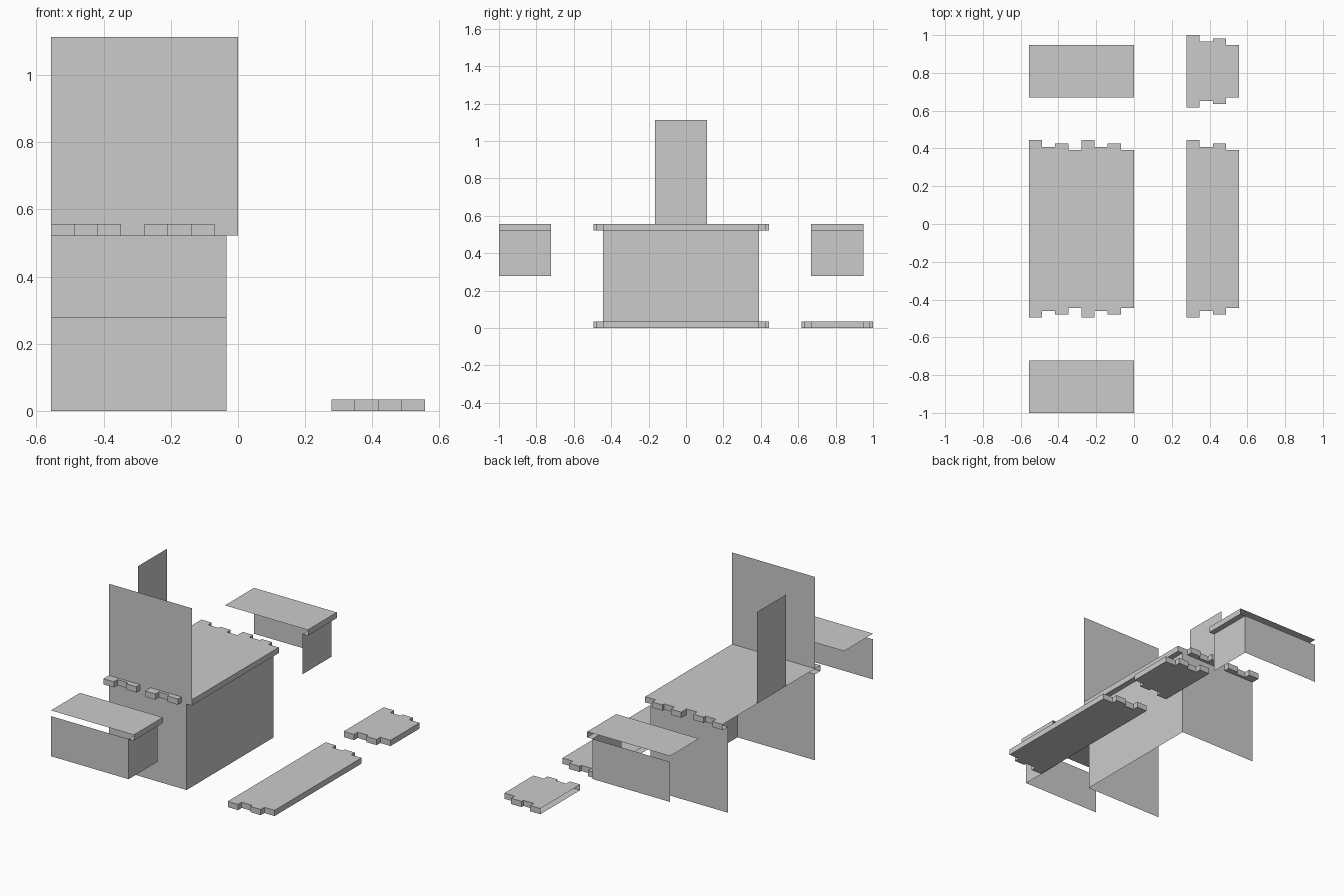
import bpy

if "Cube" in bpy.data.objects:
    bpy.data.objects.remove(bpy.data.objects["Cube"])

M = 2 / 7.1875          # module size
U = M / 16              # small step
T = 2 * U               # trim thickness
L, R = -2 * M, 0.0      # left and right ends of the main group
W = R - T               # inset right wall
FRINGE = [3, 1, 2, 0]   # tooth depth in small steps, repeated per module


def make(name, faces):
    verts, idx = [], []
    for f in faces:
        idx.append(list(range(len(verts), len(verts) + len(f))))
        verts += f
    me = bpy.data.meshes.new(name)
    me.from_pydata(verts, [], idx)
    ob = bpy.data.objects.new(name, me)
    bpy.context.collection.objects.link(ob)
    return ob


def wall_x(x, y0, y1, z0, z1):      # faces +x
    return [(x, y0, z0), (x, y1, z0), (x, y1, z1), (x, y0, z1)]


def wall_y(y, x0, x1, z0, z1):      # faces -y
    return [(x0, y, z0), (x1, y, z0), (x1, y, z1), (x0, y, z1)]


def flat(z, x0, x1, y0, y1):        # faces +z
    return [(x0, y0, z), (x1, y0, z), (x1, y1, z), (x0, y1, z)]


def flip(f):
    return f[::-1]


def fringed_slab(x0, x1, y0, y1, z0, z1, bottom):
    """Slab with stepped teeth on both y ends and an open left side."""
    faces = [flat(z1, x0, x1, y0, y1), wall_x(x1, y0, y1, z0, z1)]
    faces.append(flip(flat(z0, x0 if bottom else x1 - T, x1, y0, y1)))
    s = M / 4
    for i in range(round((x1 - x0) / s)):
        a, b = x0 + i * s, x0 + (i + 1) * s
        d = FRINGE[i % 4] * U
        prev = FRINGE[(i - 1) % 4] * U if i else d
        front, back = y0 - d, y1 + d
        faces += [wall_y(front, a, b, z0, z1), flip(wall_y(back, a, b, z0, z1))]
        if d:
            for p, q in ((front, y0), (y1, back)):
                faces += [flat(z1, a, b, p, q), flip(flat(z0, a, b, p, q))]
        if prev != d:       # step between neighbouring teeth
            lo, hi = sorted((prev, d))
            for p, q in ((y0 - hi, y0 - lo), (y1 + lo, y1 + hi)):
                f = wall_x(a, p, q, z0, z1)
                faces.append(f if prev > d else flip(f))
    return faces


Y0, Y1 = -1 + 2 * M, -1 + 5 * M     # main block
B0, B1 = -1 + 6 * M, -1 + 7 * M     # rear shelf
H = 2 * M

# Main block: fringed top and three walls
make("block_top", fringed_slab(L, R, Y0, Y1, H - T, H, False))
make("block_walls", [wall_y(Y0, L, W, 0, H - T), wall_x(W, Y0, Y1, 0, H - T),
                     flip(wall_y(Y1, L, W, 0, H - T))])

# Upright panels above the block
make("front_panel", [wall_y(Y0, L, R, H, 2 * H)])
make("left_panel", [wall_x(L, -1 + 3 * M, -1 + 4 * M, H, 2 * H)])

# Front and rear shelves: top sheet, right lip, two walls
for name, y0, y1, outer in (("front_shelf", -1, -1 + M, -1), ("rear_shelf", B0, B1, 1)):
    end = wall_y(y0 if outer < 0 else y1, L, W, M, H - T)
    make(name, [flat(H, L, R, y0, y1), wall_x(R, y0, y1, H - T, H),
                flip(flat(H - T, W, R, y0, y1)), wall_x(W, y0, y1, M, H - T),
                end if outer < 0 else flip(end)])

# Ground slabs on the right
make("long_ground_slab", fringed_slab(M, 2 * M, Y0, Y1, 0, T, True))
make("short_ground_slab", fringed_slab(M, 2 * M, B0, B1, 0, T, True))
